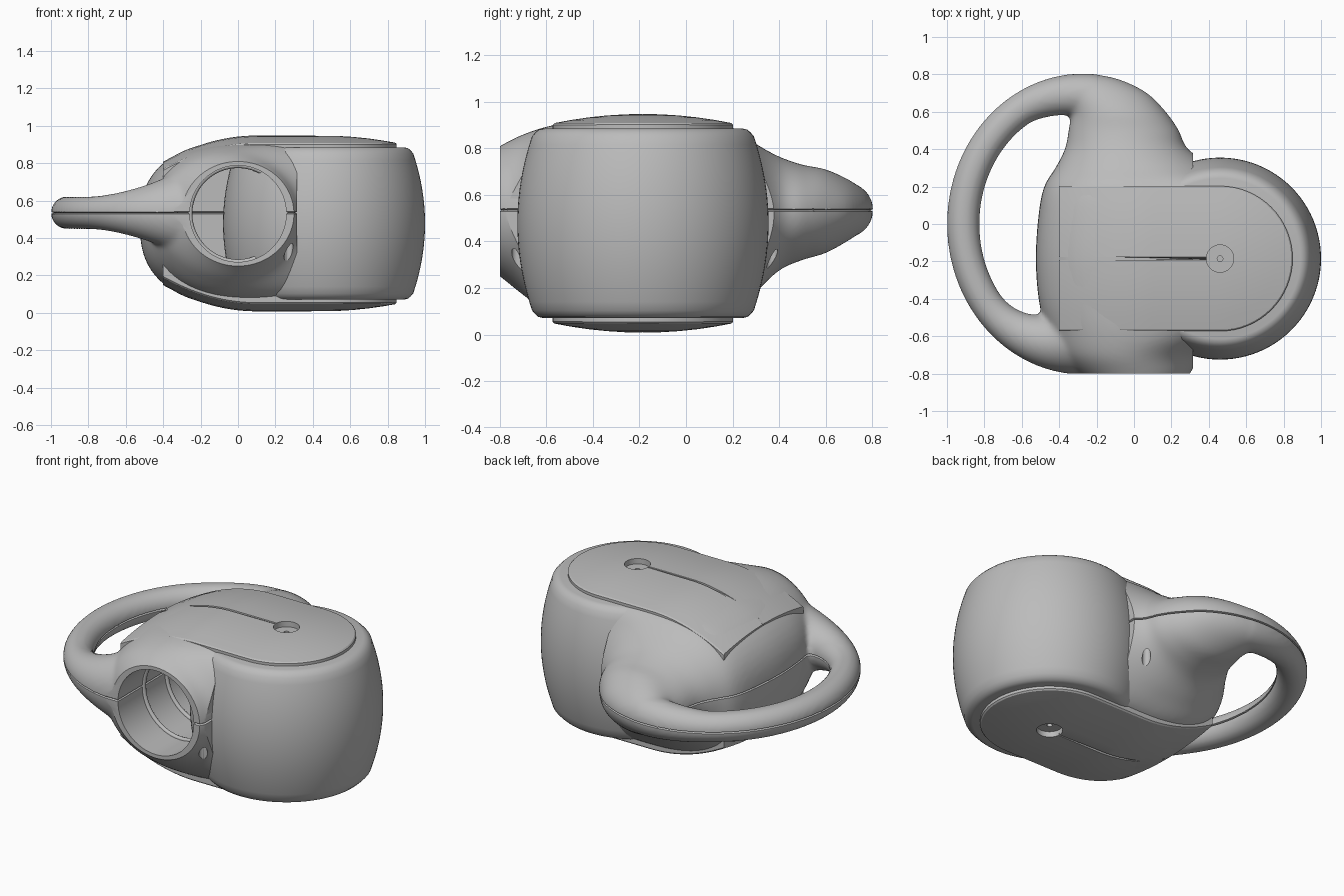
import bpy, bmesh, math
from mathutils import Vector

if "Cube" in bpy.data.objects:
    bpy.data.objects.remove(bpy.data.objects["Cube"])

grey = bpy.data.materials.new("plain_grey")
grey.use_nodes = True
GREY = (0.5, 0.5, 0.5, 1)
grey.diffuse_color = GREY
grey.node_tree.nodes["Principled BSDF"].inputs["Base Color"].default_value = GREY

MID = 0.478      # mid height of drum and plates
SEAM = 0.535     # height of the shell seam
AXIS = Vector((0.46, -0.185, 0))


def loft(bm, rings):
    """Skin a list of closed rings and cap both ends."""
    loops = [[bm.verts.new(p) for p in ring] for ring in rings]
    n = len(loops[0])
    for a, b in zip(loops, loops[1:]):
        for i in range(n):
            j = (i + 1) % n
            bm.faces.new((a[i], a[j], b[j], b[i]))
    bm.faces.new(loops[0])
    bm.faces.new(loops[-1])


def make(name, bm):
    bmesh.ops.recalc_face_normals(bm, faces=bm.faces)
    mesh = bpy.data.meshes.new(name)
    bm.to_mesh(mesh)
    bm.free()
    ob = bpy.data.objects.new(name, mesh)
    bpy.context.collection.objects.link(ob)
    mesh.materials.append(grey)
    return ob


def select(ob):
    bpy.ops.object.select_all(action='DESELECT')
    ob.select_set(True)
    bpy.context.view_layer.objects.active = ob


def smooth(ob, angle=30):
    select(ob)
    bpy.ops.object.shade_smooth_by_angle(angle=math.radians(angle))


def helper(ob):
    ob.name = "cutter"
    ob.hide_render = True
    return ob


def cylinder(r, start, end):
    a, b = Vector(start), Vector(end)
    bpy.ops.mesh.primitive_cylinder_add(
        vertices=64, radius=r, depth=(b - a).length, location=(a + b) / 2,
        rotation=(b - a).to_track_quat('Z', 'Y').to_euler())
    return helper(bpy.context.object)


def box(lo, hi):
    a, b = Vector(lo), Vector(hi)
    bpy.ops.mesh.primitive_cube_add(size=1, location=(a + b) / 2)
    bpy.context.object.scale = b - a
    return helper(bpy.context.object)


def cut(ob, cutters):
    """Subtract the cutters, bake the modifiers, remove the cutters."""
    for c in cutters:
        m = ob.modifiers.new("cut", 'BOOLEAN')
        m.operation, m.solver, m.object = 'DIFFERENCE', 'EXACT', c
    select(ob)
    bpy.ops.object.convert(target='MESH')
    for c in cutters:
        bpy.data.objects.remove(c)


def spline(rows, steps=5):
    """Catmull-Rom through rows of numbers."""
    out = []
    for k in range(len(rows) - 1):
        p, q, r, s = (rows[min(max(k + d, 0), len(rows) - 1)] for d in (-1, 0, 1, 2))
        for i in range(steps):
            t = i / steps
            out.append([b + t * ((c - a) + t * ((2 * a - 5 * b + 4 * c - d)
                        + t * (3 * b - a - 3 * c + d))) / 2
                        for a, b, c, d in zip(p, q, r, s)])
    return out + [rows[-1]]


def power(v, e):
    return math.copysign(abs(v) ** e, v)


# Shell: sections along y as (y, left x, right x, centre z, half height, squareness)
sections = [
    (-.85, -.22, .27, .53, .25, 2), (-.8, -.3, .3, .53, .28, 2),
    (-.7, -.42, .37, .515, .345, 2), (-.57, -.47, .6, .49, .41, 2.3),
    (-.4, -.51, .85, .48, .44, 2.6), (-.18, -.525, .85, MID, .455, 2.6),
    (.05, -.51, .85, .48, .44, 2.6), (.2, -.48, .75, .485, .405, 2.5),
    (.3, -.42, .45, .5, .32, 2.2), (.4, -.37, .29, .52, .245, 2),
    (.5, -.35, .24, .525, .205, 2), (.6, -.34, .17, .53, .18, 2),
    (.7, -.38, .07, SEAM, .13, 2), (.77, -.4, -.07, SEAM, .08, 2),
    (.8, -.32, -.2, SEAM, .03, 2)]
bm = bmesh.new()
turn = [math.tau * i / 64 for i in range(64)]
loft(bm, [[((a + b) / 2 + (b - a) / 2 * power(math.cos(t), 2 / n), y,
            z + h * power(math.sin(t), 2 / n)) for t in turn]
          for y, a, b, z, h, n in spline(sections)])

# Handle: a tube on an oval path that thickens into the shell
rings = []
for deg in range(85, 272, 3):
    t = math.radians(deg)
    r = .087 + .17 * (max(0, deg - 215) / 55) ** 2 + .03 * max(0, 120 - deg) / 30
    out = Vector((math.cos(t), math.sin(t), 0))
    c = Vector((-.27 + (.73 - r) * out.x, (.805 - r) * out.y, SEAM))
    rings.append([c + r * (math.cos(a) * out + Vector((0, 0, math.sin(a)))) for a in turn])
loft(bm, rings)
shell = make("shell_with_handle", bm)
m = shell.modifiers.new("blend", 'REMESH')
m.mode, m.voxel_size = 'VOXEL', .014
m = shell.modifiers.new("soften", 'SMOOTH')
m.factor, m.iterations = .5, 8
cut(shell, [
    box((-2, -2, -1), (2, -.8, 2)),                          # flat front
    box((.315, -2, -1), (2, 2, 2)),                          # open side at the drum
    cylinder(.258, (0, -1, .53), (0, .15, .53)),             # round port
    cylinder(.024, (.27, -.725, -.1), (.27, -.725, .42)),    # screw holes
    cylinder(.024, (.22, .37, -.1), (.22, .37, .47))])

# Seam groove around the shell
bm = bmesh.new()
bm.from_mesh(shell.data)
for dz in (-.006, 0, .006):
    bmesh.ops.bisect_plane(bm, geom=bm.verts[:] + bm.edges[:] + bm.faces[:], dist=1e-6,
                           plane_co=(0, 0, SEAM + dz), plane_no=(0, 0, 1))
bm.normal_update()
moves = [(v, Vector((v.normal.x, v.normal.y, 0)) * -.012)
         for v in bm.verts if abs(v.co.z - SEAM) < 1e-5]
for v, d in moves:
    v.co += d
bm.to_mesh(shell.data)
bm.free()
smooth(shell)

# Drum: a barrel with rounded rims
profile = [(.02, .407), (.43, .407), (.45, .402), (.463, .39)]
profile += [(.54 - .065 * (z / .38) ** 2, z) for z in (k * .0375 for k in range(10, -11, -1))]
profile += [(r, -z) for r, z in reversed(profile[:4])]
bm = bmesh.new()
loft(bm, [[(AXIS.x + r * math.cos(t), AXIS.y + r * math.sin(t), MID + z)
           for t in (math.tau * i / 96 for i in range(96))] for r, z in profile])
smooth(make("drum", bm), 35)


# Cover plates: domed, rounded slabs over the drum and shell
def dome(x, y):
    return (.948 - .04 * ((y - AXIS.y) / .385) ** 2 - .14 * (max(0, .1 - x) / .5) ** 2
            - .04 * (max(0, x - .44) / .41) ** 2)


def plate(name, side):
    outline = []
    for i in range(33):
        a = math.pi * (i / 32 - .5)
        outline.append((AXIS, Vector((math.cos(a), math.sin(a), 0))))
    along = [AXIS.x - .86 * i / 24 for i in range(1, 25)]
    outline += [(Vector((x, AXIS.y, 0)), Vector((0, 1, 0))) for x in along]
    outline += [(Vector((x, AXIS.y, 0)), Vector((0, -1, 0))) for x in reversed(along)]

    def ring(f, drop):
        pts = [s + d * .388 * f for s, d in outline]
        return [(p.x, p.y, MID + side * (dome(p.x, p.y) - drop - MID)) for p in pts]

    rings = [ring(f, 0) for f in (.02, .2, .4, .6, .8, .98)]
    rings += [ring(1, .006), ring(1, .07)]
    rings += [ring(.02, .1)]
    bm = bmesh.new()
    loft(bm, rings)
    ob = make(name, bm)
    # Stepped screw recess
    x, y = AXIS.x, AXIS.y
    cut(ob, [cylinder(r, (x, y, MID + side * h), (x, y, MID + side * .6))
             for r, h in ((.073, .435), (.015, .41))])
    smooth(ob)


plate("top_plate", 1)
plate("bottom_plate", -1)

# Ribs inside the round port
for k in range(3):
    bpy.ops.mesh.primitive_torus_add(
        major_radius=.258, minor_radius=.014, major_segments=64, minor_segments=10,
        location=(0, -.55 + .22 * k, .53), rotation=(math.pi / 2, 0, 0))
    rib = bpy.context.object
    rib.name = "port_rib"
    rib.data.materials.append(grey)
    smooth(rib, 60)
